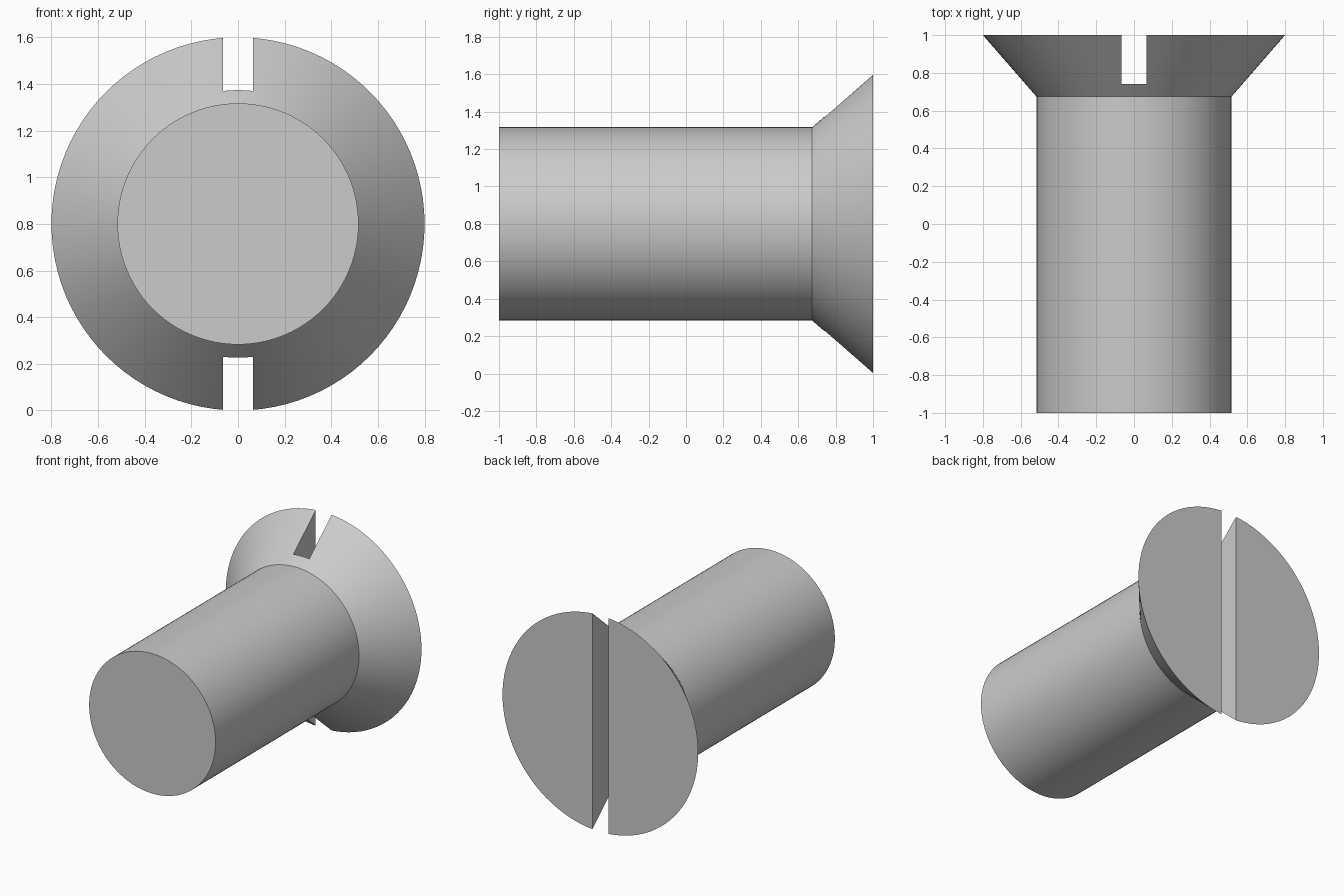
import bpy
import bmesh
from math import radians
from mathutils import Matrix

SEGMENTS = 96
AXIS_Z = 0.8
SHAFT_R, HEAD_R = 0.517, 0.8
TIP_Y, SHOULDER_Y, HEAD_Y = -1.0, 0.675, 1.0
SLOT_WIDTH, SLOT_FLOOR_Y = 0.13, 0.74

default_cube = bpy.data.objects.get("Cube")
if default_cube:
    bpy.data.objects.remove(default_cube, do_unlink=True)

# Plain grey metal
steel = bpy.data.materials.new("grey_steel")
steel.use_nodes = True
colour = (0.6, 0.6, 0.6, 1.0)
steel.diffuse_color = colour
steel.node_tree.nodes["Principled BSDF"].inputs["Base Color"].default_value = colour


def make_object(name, bm):
    bmesh.ops.recalc_face_normals(bm, faces=bm.faces)
    mesh = bpy.data.meshes.new(name)
    bm.to_mesh(mesh)
    bm.free()
    mesh.materials.append(steel)
    obj = bpy.data.objects.new(name, mesh)
    bpy.context.collection.objects.link(obj)
    return obj


# Shaft and countersunk head: one profile turned around the y axis
bm = bmesh.new()
profile = [(SHAFT_R, TIP_Y), (SHAFT_R, SHOULDER_Y), (HEAD_R, HEAD_Y)]
verts = [bm.verts.new((r, y, AXIS_Z)) for r, y in profile]
edges = [bm.edges.new(pair) for pair in zip(verts, verts[1:])]
bmesh.ops.spin(bm, geom=verts + edges, cent=(0, 0, AXIS_Z), axis=(0, 1, 0),
               angle=radians(360), steps=SEGMENTS, use_merge=True)
bmesh.ops.remove_doubles(bm, verts=bm.verts, dist=0.0001)
bmesh.ops.holes_fill(bm, edges=[e for e in bm.edges if e.is_boundary], sides=0)
screw = make_object("slotted_screw", bm)

# Driver slot cut right across the back of the head
bm = bmesh.new()
depth = 2 * (HEAD_Y - SLOT_FLOOR_Y)
bmesh.ops.create_cube(bm, size=1, matrix=Matrix.Translation((0, HEAD_Y, AXIS_Z))
                      @ Matrix.Diagonal((SLOT_WIDTH, depth, 2, 1)))
cutter = make_object("slot_cutter", bm)
cutter.hide_render = True

slot = screw.modifiers.new("driver_slot", "BOOLEAN")
slot.operation = "DIFFERENCE"
slot.solver = "EXACT"
slot.object = cutter

bpy.ops.object.select_all(action="DESELECT")
screw.select_set(True)
bpy.context.view_layer.objects.active = screw
bpy.ops.object.modifier_apply(modifier=slot.name)
bpy.data.objects.remove(cutter, do_unlink=True)

# Smooth round walls with crisp rims
bpy.ops.object.shade_smooth_by_angle(angle=radians(30))
